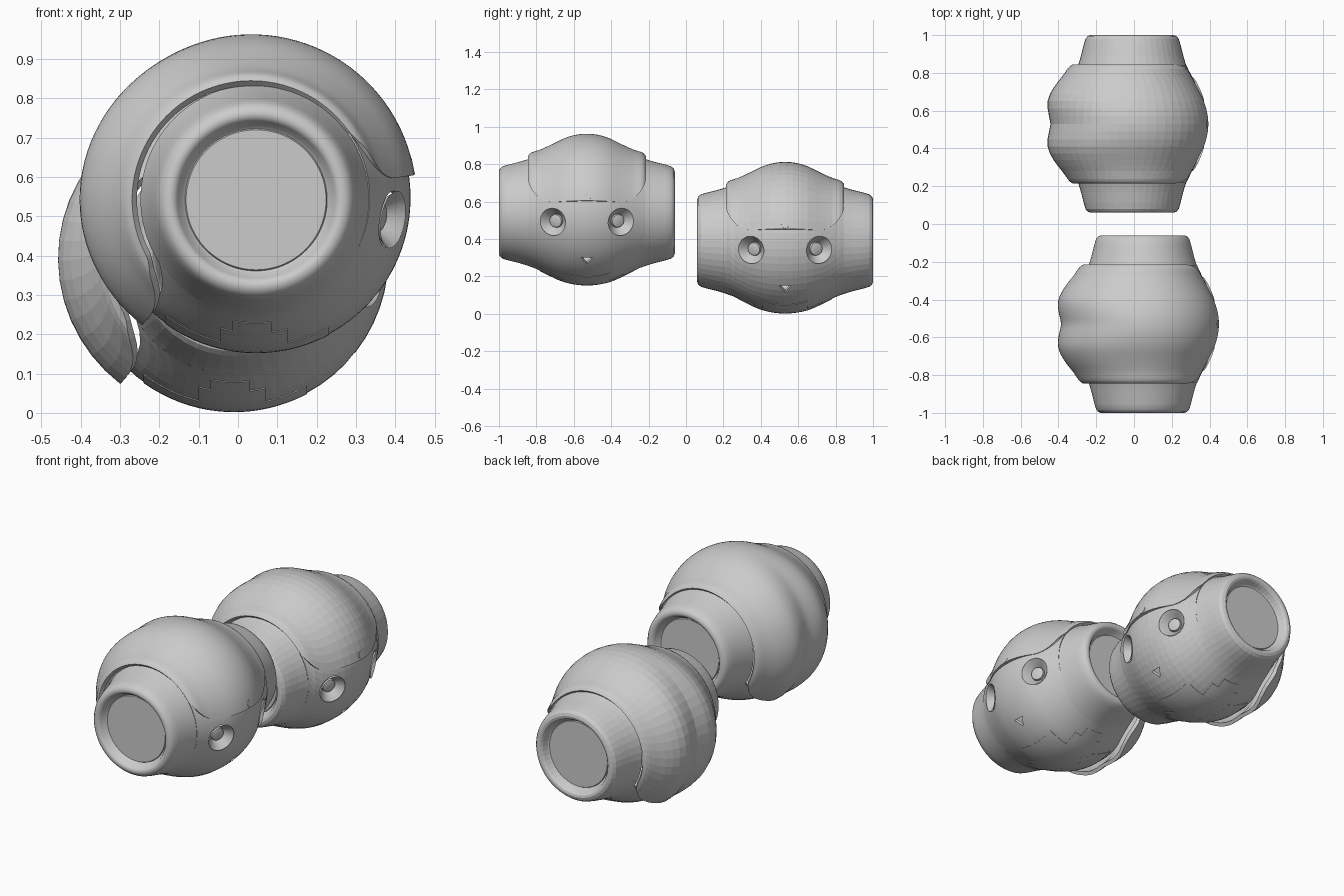
import bpy, bmesh
from math import sin, cos, pi, radians, sqrt
from mathutils import Vector, Matrix

if "Cube" in bpy.data.objects:
    bpy.data.objects.remove(bpy.data.objects["Cube"])

BODY = [(0, .393), (.06, .389), (.13, .373), (.2, .342), (.26, .312), (.31, .289)]
HOOD = [(0, .42), (.06, .414), (.12, .396), (.19, .362), (.25, .335), (.3, .318), (.315, .302)]
EAR = [(.29, .294), (.32, .283), (.36, .271), (.42, .256), (.45, .247), (.465, .235), (.47, .22),
       (.467, .208), (.458, .2), (.43, .188), (.425, .181), (.43, .178), (.43, 0)]
SOCKET = [(.004, .074), (0, .07), (-.03, .046), (-.042, .037), (-.03, .034), (-.028, .03), (-.028, 0)]


def radius(profile, off):
    """Smooth radius of a symmetric profile at a distance from the middle."""
    off = min(abs(off), profile[-1][0])
    i = next(k for k in range(len(profile) - 1) if off <= profile[k + 1][0] + 1e-9)
    (x0, r0), (x1, r1) = profile[i], profile[i + 1]
    before = profile[i - 1] if i else (-x1, r1)
    after = profile[i + 2] if i + 2 < len(profile) else profile[i + 1]
    m0 = (r1 - before[1]) / (x1 - before[0])
    m1 = (after[1] - r0) / (after[0] - x0)
    h = x1 - x0
    t = (off - x0) / h
    return ((2*t**3 - 3*t*t + 1) * r0 + (t**3 - 2*t*t + t) * h * m0
            + (3*t*t - 2*t**3) * r1 + (t**3 - t*t) * h * m1)


def hood_radius(off, angle):
    """The hood is fuller at the back than on top."""
    back = max(0, -cos(angle)) ** 1.5
    return radius(HOOD, off) + .045 * back * sin(pi * min(1, abs(off) / .325)) ** 1.5


def corner(off):
    """How far the hood edge pulls back at its rounded corners, 0 to 1."""
    k = max(0, (abs(off) / .315 - .55) / .45)
    return 1 - sqrt(max(0, 1 - k * k))


def point(off, r, angle):
    return Vector((r * cos(angle), off, r * sin(angle)))


def add_object(name, bm, loc=(0, 0, 0)):
    mesh = bpy.data.meshes.new(name)
    bm.to_mesh(mesh)
    bm.free()
    ob = bpy.data.objects.new(name, mesh)
    bpy.context.collection.objects.link(ob)
    ob.location = loc
    return ob


def surface(name, rows, loc, matrix=Matrix()):
    """Skin a grid of points."""
    bm = bmesh.new()
    grid = [[bm.verts.new(matrix @ p) for p in row] for row in rows]
    for a, b in zip(grid, grid[1:]):
        for j in range(len(a) - 1):
            bm.faces.new((a[j], b[j], b[j + 1], a[j + 1]))
    bmesh.ops.remove_doubles(bm, verts=bm.verts, dist=1e-5)
    return add_object(name, bm, loc)


def cylinder(name, r, depth, segs, matrix, loc):
    bm = bmesh.new()
    bmesh.ops.create_cone(bm, cap_ends=True, segments=segs, radius1=r, radius2=r,
                          depth=depth, matrix=matrix)
    return add_object(name, bm, loc)


def finish(ob, smooth, thickness=0, cutters=()):
    bpy.ops.object.select_all(action='DESELECT')
    bpy.context.view_layer.objects.active = ob
    ob.select_set(True)
    if thickness:
        mod = ob.modifiers.new("shell", 'SOLIDIFY')
        mod.thickness, mod.offset = thickness, -1
        bpy.ops.object.modifier_apply(modifier=mod.name)
    for c in cutters:
        mod = ob.modifiers.new("cut", 'BOOLEAN')
        mod.operation, mod.object, mod.solver = 'DIFFERENCE', c, 'EXACT'
        bpy.ops.object.modifier_apply(modifier=mod.name)
    if smooth:
        bpy.ops.object.shade_smooth_by_angle(angle=radians(35))


def spread(a, b, n):
    return [a + (b - a) * i / n for i in range(n + 1)]


def facing(direction, pos, spin=0):
    return (Matrix.Translation(pos) @ direction.to_track_quat('Z', 'Y').to_matrix().to_4x4()
            @ Matrix.Rotation(spin, 4, 'Z'))


def build_head(tag, loc, segs, smooth):
    # face shell, left open underneath the hood
    rows = []
    for o in spread(-.31, .31, segs // 3):
        h = corner(o)
        span = spread(radians(225 - 24 * h), radians(371 + 32 * h), segs // 2)
        rows.append([point(o, radius(BODY, o), a) for a in span])
    face = surface(tag + "_face_shell", rows, loc)
    cutters = []

    # eye sockets with a peg in each
    for s in (-1, 1):
        a, tilt = radians(-9), radians(24)
        d = Vector((cos(a) * cos(tilt), s * sin(tilt), sin(a) * cos(tilt)))
        m = facing(d, point(s * .18, radius(BODY, .18) - .002, a))
        cutters.append(cylinder("eye_cutter", .072, .16, 32, m, loc))
        ring = spread(0, 2 * pi, 32)
        rows = [[Vector((r * cos(t), r * sin(t), h)) for t in ring] for h, r in reversed(SOCKET)]
        finish(surface(tag + "_eye_socket", rows, loc, m), True)

    # triangular nose opening
    a = radians(-41)
    d = Vector((cos(a), 0, sin(a)))
    m = facing(d, d * .393, pi) @ Matrix.Diagonal((1, .85, 1, 1))
    cutters.append(cylinder("nose_cutter", .037, .12, 3, m, loc))
    finish(face, smooth, .02, cutters)
    for c in cutters:
        bpy.data.objects.remove(c)

    # ear cups at both ends
    turn = spread(0, 2 * pi, segs)
    for s in (-1, 1):
        rows = [[point(s * o, r, a) for a in turn] for o, r in EAR]
        cup = surface(tag + "_ear_cup", rows[::s], loc + Vector((0, 0, -.005)))
        finish(cup, smooth, .012)

    # hood with rounded corners
    rows = []
    for t in spread(-pi / 2, pi / 2, segs // 2):
        o = .315 * sin(t)
        h = corner(o)
        span = spread(radians(8.5 + 29 * h), radians(229 - 22 * h), segs * 2 // 3)
        rows.append([point(o, hood_radius(o, a), a) for a in span])
    hood = surface(tag + "_hood", rows, loc + Vector((-.012, 0, -.004)))
    finish(hood, smooth, .02)

    # small stud on the front edge of the hood
    a = radians(11.5)
    d = Vector((cos(a), 0, sin(a)))
    finish(cylinder(tag + "_hood_stud", .021, .04, 20, facing(d, d * .388), loc), True)

    # stepped plate underneath
    for x0, x1, w in ((-.23, -.09, .12), (-.09, -.06, .2), (-.06, .04, .25),
                      (.04, .08, .2), (.08, .185, .12)):
        rows = []
        for o in spread(-w, w, 16):
            r = radius(BODY, o) + .002
            rows.append([Vector((x, o, -sqrt(r * r - x * x))) for x in spread(x0, x1, 6)])
        finish(surface(tag + "_under_plate", rows, loc), smooth, .008)


build_head("front_head", Vector((.046, -.53, .547)), 96, True)
build_head("back_head", Vector((-.01, .53, .397)), 48, False)
